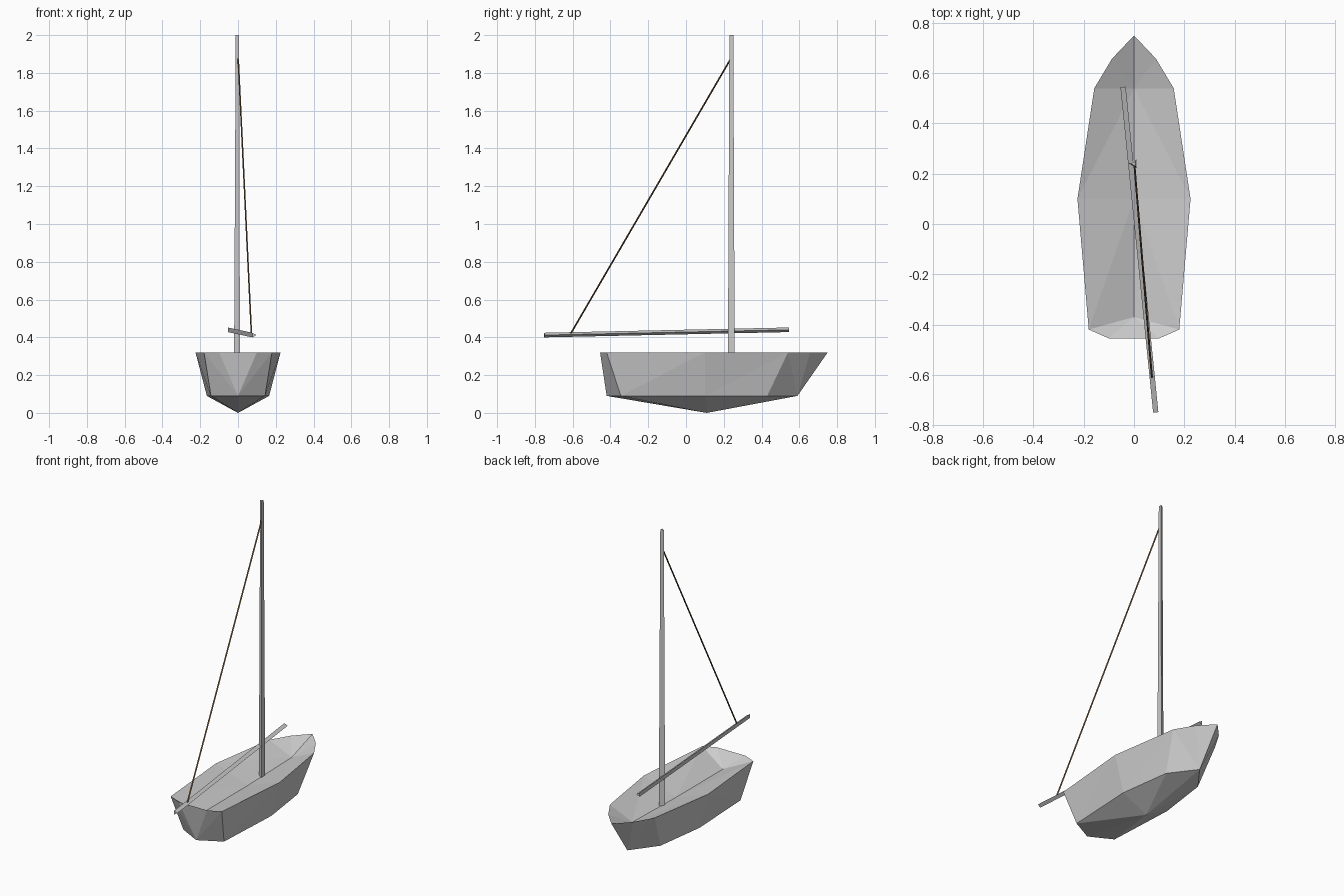
import bpy, bmesh
from math import cos, sin, tau
from mathutils import Vector

if "Cube" in bpy.data.objects:
    bpy.data.objects.remove(bpy.data.objects["Cube"])


def add_object(name, bm, color=None):
    bmesh.ops.recalc_face_normals(bm, faces=bm.faces)
    mesh = bpy.data.meshes.new(name)
    bm.to_mesh(mesh)
    bm.free()
    obj = bpy.data.objects.new(name, mesh)
    bpy.context.collection.objects.link(obj)
    if color:
        mat = bpy.data.materials.new(name + "_color")
        mat.diffuse_color = color
        mat.use_nodes = True
        mat.node_tree.nodes["Principled BSDF"].inputs["Base Color"].default_value = mat.diffuse_color
        mesh.materials.append(mat)
    return obj


def spar(name, start, end, r1, r2, color=None, sides=3):
    """Tapered few-sided pole between two points."""
    start, end = Vector(start), Vector(end)
    rot = (end - start).to_track_quat('Z', 'Y')
    bm = bmesh.new()
    rings = []
    for centre, r in ((start, r1), (end, r2)):
        rings.append([bm.verts.new(centre + rot @ Vector(
            (r * cos(tau * i / sides), r * sin(tau * i / sides), 0)))
            for i in range(sides)])
    a, b = rings
    for i in range(sides):
        j = (i + 1) % sides
        bm.faces.new((a[i], a[j], b[j], b[i]))
    bm.faces.new(a[::-1])
    bm.faces.new(b)
    return add_object(name, bm, color)


# Hull: half outlines from bow to stern, mirrored across x
rim = [(0, .75), (.088, .657), (.158, .54), (.225, .10), (.18, -.42), (.1, -.455), (0, -.455)]
chine = [(0, .59), (.12, .43), (.165, .10), (.143, -.345), (0, -.42)]
bm = bmesh.new()
T = [bm.verts.new((x, y, .32)) for x, y in rim]
B = [bm.verts.new((x, y, .09)) for x, y in chine]
K = bm.verts.new((0, .11, 0))
D = [bm.verts.new((0, y, z)) for y, z in ((.54, .25), (.10, .24), (-.37, .24))]

# Topsides
sides = [(T[0], B[0], T[1]), (T[1], B[0], T[2]), (T[2], B[0], B[1]),
         (T[2], B[1], B[2]), (T[2], B[2], T[3]), (T[3], B[2], B[3]),
         (T[3], B[3], T[4]), (T[4], B[3], B[4]), (T[4], B[4], T[5]),
         (T[5], B[4], T[6])]
# Bottom, fanned to the keel point
bottom = [(B[i], K, B[i + 1]) for i in range(4)]
# Sunken deck
deck = [(D[0], T[0], T[1]), (D[0], T[1], T[2]), (D[0], T[2], T[3]),
        (D[0], T[3], D[1]), (D[1], T[3], T[4]), (D[1], T[4], D[2]),
        (D[2], T[4], T[5]), (D[2], T[5], T[6])]
for f in sides + bottom + deck:
    bm.faces.new(f)
bmesh.ops.mirror(bm, geom=bm.verts[:] + bm.edges[:] + bm.faces[:],
                 axis='X', merge_dist=.0005)
bmesh.ops.remove_doubles(bm, verts=bm.verts, dist=.0005)
add_object("hull", bm)

# Rigging
spar("mast", (0, .24, .24), (0, .24, 2), .021, .012)
spar("boom", (-.047, .545, .44), (.083, -.75, .412), .014, .014)
spar("rope", (0, .24, 1.88), (.07, -.61, .42), .005, .005, (.12, .07, .03, 1))
